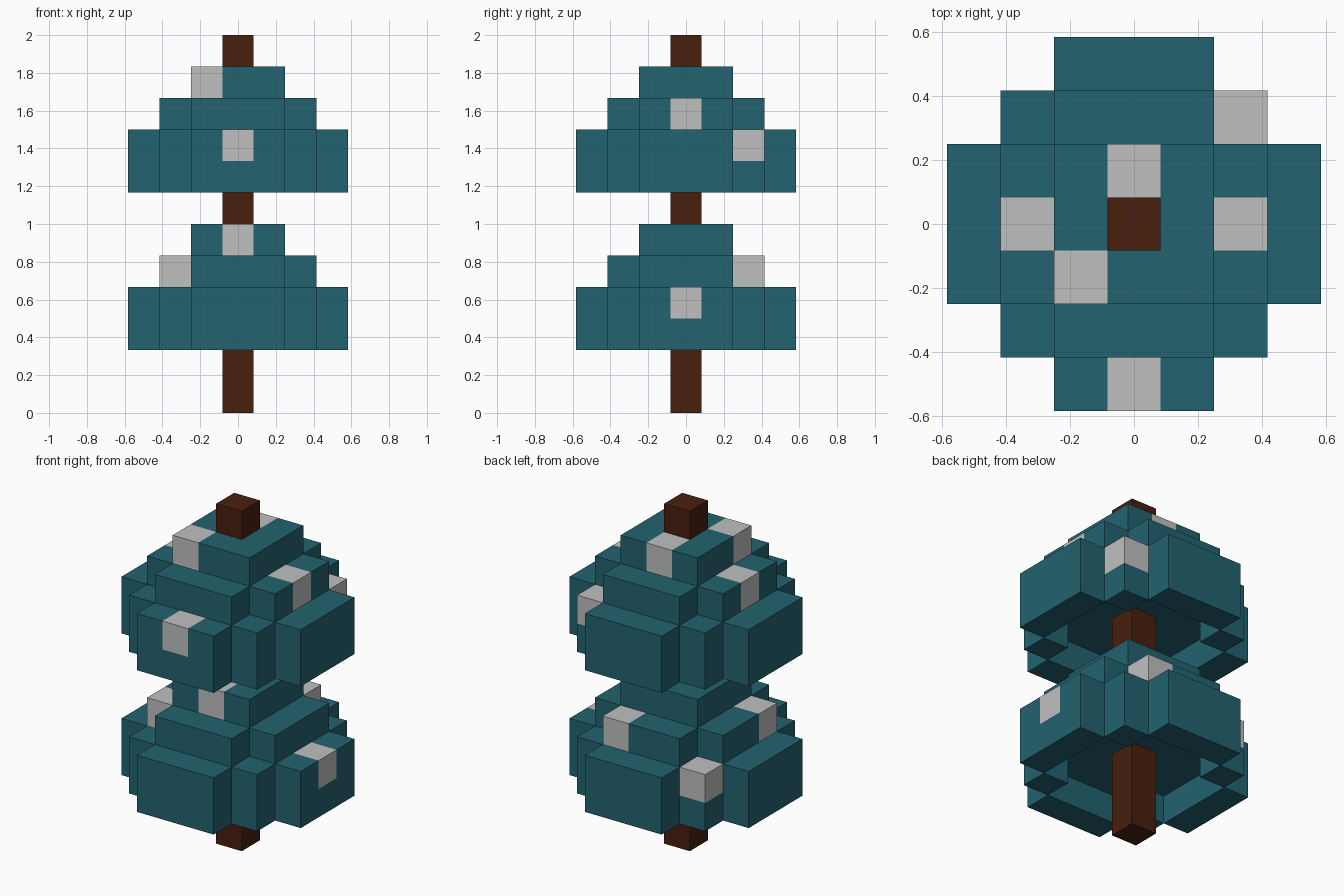
import bpy
import bmesh
from mathutils import Matrix, Vector

U = 1 / 6  # edge length of one block

cube = bpy.data.objects.get("Cube")
if cube:
    bpy.data.objects.remove(cube, do_unlink=True)


def material(name, rgb):
    mat = bpy.data.materials.new(name)
    mat.use_nodes = True
    mat.diffuse_color = (*rgb, 1)
    mat.node_tree.nodes["Principled BSDF"].inputs["Base Color"].default_value = (*rgb, 1)
    return mat


needles = material("teal needles", (0.016, 0.125, 0.162))
snow = material("pale snow", (0.53, 0.53, 0.53))
bark = material("dark bark", (0.065, 0.014, 0.004))


def block_object(name, cells, mats, marked=()):
    """Join unit blocks into one mesh, keeping only the outer faces."""
    bm = bmesh.new()
    for cell in cells:
        centre = Vector((cell[0], cell[1], cell[2] + 0.5)) * U
        verts = bmesh.ops.create_cube(bm, size=U, matrix=Matrix.Translation(centre))["verts"]
        for face in {f for v in verts for f in v.link_faces}:
            face.normal_update()
            neighbour = tuple(c + round(n) for c, n in zip(cell, face.normal))
            if neighbour in cells:
                bm.faces.remove(face)
            else:
                face.material_index = int(cell in marked)
    bmesh.ops.remove_doubles(bm, verts=bm.verts, dist=U / 100)
    bmesh.ops.delete(bm, geom=[v for v in bm.verts if not v.link_faces], context="VERTS")
    mesh = bpy.data.meshes.new(name)
    bm.to_mesh(mesh)
    bm.free()
    for mat in mats:
        mesh.materials.append(mat)
    obj = bpy.data.objects.new(name, mesh)
    bpy.context.collection.objects.link(obj)
    return obj


def disc(r, reach):
    """Square of half-width r with its corners trimmed to |x| + |y| <= reach."""
    span = range(-r, r + 1)
    return {(x, y) for x in span for y in span if abs(x) + abs(y) <= reach}


wide, middle, top = disc(3, 4), disc(2, 3), disc(1, 2)
skirt = wide - middle  # hollow hanging rim
layers = (skirt, wide, middle, top)


def foliage(name, base, snowy):
    cells = {(x, y, base + i) for i, layer in enumerate(layers) for x, y in layer}
    marked = {(x, y, base + i) for x, y, i in snowy}
    block_object(name, cells, (needles, snow), marked)


# Two foliage tiers; snow blocks are (x, y, layer)
foliage("lower_foliage", 2, [(3, 0, 1), (-2, 2, 1), (-2, -1, 2), (1, 2, 2), (0, -1, 3)])
foliage("upper_foliage", 7, [(0, -3, 1), (2, 2, 1), (-2, 0, 2), (2, 0, 2),
                             (0, 1, 3), (-1, -1, 3)])

# Trunk running through both tiers
block_object("trunk", {(0, 0, z) for z in range(12)}, (bark,))
